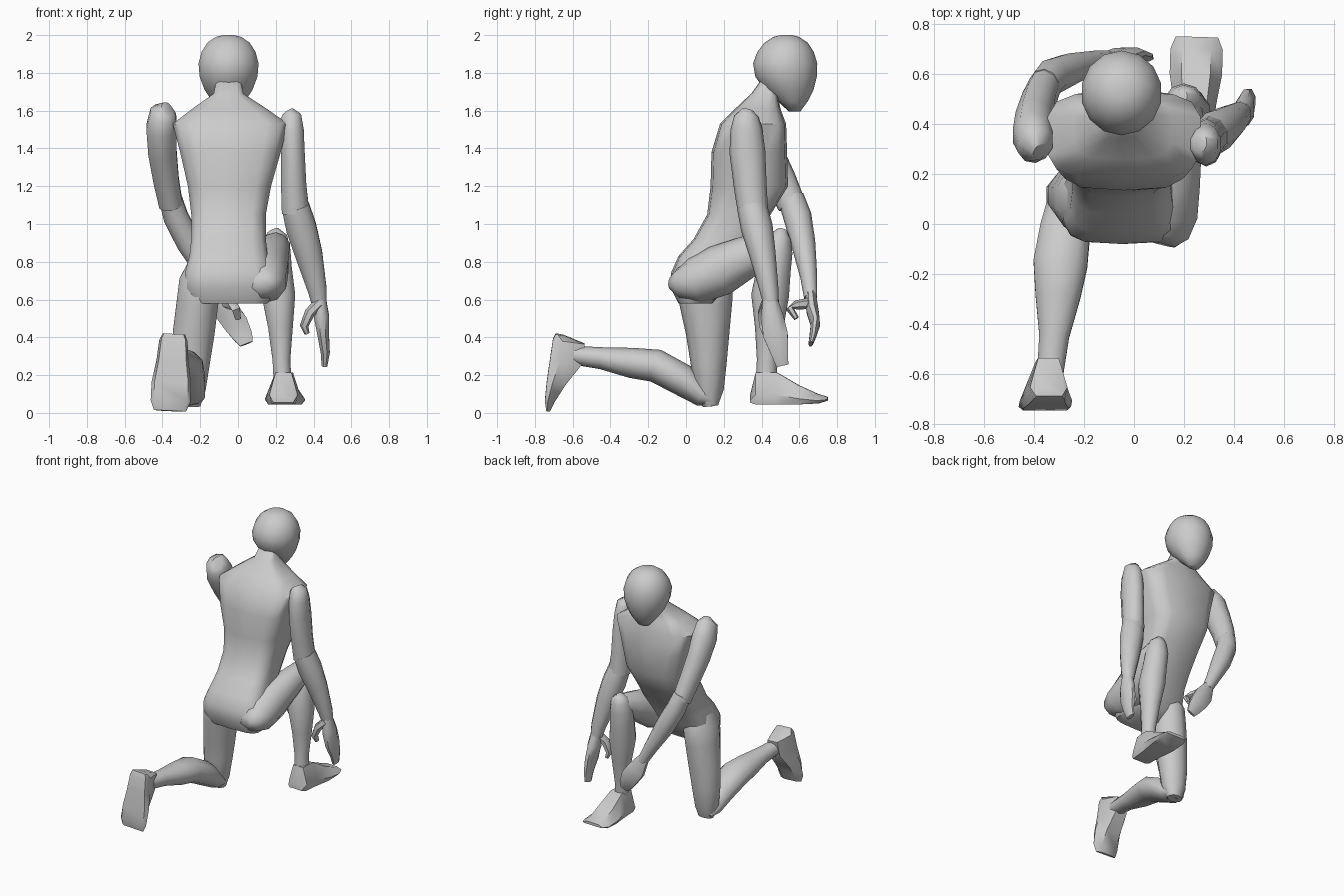
import bpy, math
from mathutils import Vector as V


def mesh(name, rings, angle=58):
    """Skin a list of equal-length vertex rings and cap both ends."""
    n = len(rings[0])
    verts = [p for r in rings for p in r]
    faces = [(i * n + j, i * n + (j + 1) % n, (i + 1) * n + (j + 1) % n, (i + 1) * n + j)
             for i in range(len(rings) - 1) for j in range(n)]
    faces += [tuple(reversed(range(n))), tuple(range(len(verts) - n, len(verts)))]
    me = bpy.data.meshes.new(name)
    me.from_pydata(verts, [], faces)
    ob = bpy.data.objects.new(name, me)
    bpy.context.collection.objects.link(ob)
    bpy.ops.object.select_all(action='DESELECT')
    ob.select_set(True)
    bpy.context.view_layer.objects.active = ob
    bpy.ops.object.mode_set(mode='EDIT')
    bpy.ops.mesh.select_all(action='SELECT')
    bpy.ops.mesh.normals_make_consistent(inside=False)
    bpy.ops.object.mode_set(mode='OBJECT')
    bpy.ops.object.shade_smooth_by_angle(angle=math.radians(angle))
    return ob


def loft(name, stations, side=(1, 0, 0), n=10, power=1.0, level=False):
    """Stations are x, y, z, half width along side, half depth."""
    pts = [V(s[:3]) for s in stations]
    grow = 1 / math.cos(math.pi / n) if n <= 10 else 1
    rings = []
    for i, s in enumerate(stations):
        t = (pts[min(i + 1, len(pts) - 1)] - pts[max(i - 1, 0)]).normalized()
        if level:
            t = V((0, 0, 1))
        u = V(side)
        u = (u - t * u.dot(t)).normalized()
        w = t.cross(u)
        ring = []
        for j in range(n):
            a = math.tau * (j + 0.5) / n
            c, d = math.cos(a), math.sin(a)
            c = math.copysign(abs(c) ** power, c) * grow
            d = math.copysign(abs(d) ** power, d)
            ring.append(pts[i] + u * c * s[3] + w * d * s[4])
        rings.append(ring)
    return mesh(name, rings)


def foot(name, heel, fwd, up):
    """Wedge foot: sections of distance, sole height, top height, half width."""
    heel, f = V(heel), V(fwd).normalized()
    u = V(up)
    u = (u - f * u.dot(f)).normalized()
    s = f.cross(u)
    rings = []
    for d, lo, hi, w in [(0, .01, .05, .06), (.03, 0, .17, .075), (.14, 0, .17, .085),
                         (.26, 0, .10, .105), (.36, .005, .055, .105), (.41, .02, .04, .085)]:
        shape = [(-.85, lo), (.85, lo), (1, lo + (hi - lo) * .3), (.55, hi), (-.55, hi), (-1, lo + (hi - lo) * .3)]
        rings.append([heel + f * d + s * w * a + u * h for a, h in shape])
    return mesh(name, rings, 45)


# head tapering to the chin
loft("head", [(-.05, .575, 1.595, .045, .03), (-.05, .565, 1.65, .09, .08), (-.05, .545, 1.71, .13, .13),
              (-.05, .53, 1.78, .157, .163), (-.05, .525, 1.85, .163, .17), (-.05, .527, 1.91, .147, .15),
              (-.05, .53, 1.96, .115, .115), (-.05, .53, 1.99, .07, .07), (-.05, .53, 2.0, .03, .03)],
     n=14, level=True)
# torso, neck and pelvis, with a boxy section
loft("torso", [(-.04, .05, .58, .20, .09), (-.04, .065, .66, .245, .145), (-.05, .085, .74, .235, .165),
               (-.05, .13, .83, .21, .17), (-.05, .20, .92, .20, .16), (-.05, .28, 1.05, .20, .168),
               (-.045, .335, 1.2, .223, .205), (-.04, .335, 1.38, .27, .20), (-.04, .355, 1.53, .31, .175),
               (-.045, .38, 1.61, .20, .12), (-.05, .415, 1.69, .08, .07), (-.05, .47, 1.78, .062, .06)],
     n=14, power=.55, level=True)

# left arm, reaching across the front
loft("left_upper_arm", [(-.375, .29, 1.605, .035, .05), (-.395, .315, 1.585, .07, .085),
                        (-.405, .355, 1.51, .08, .105), (-.40, .42, 1.38, .075, .095),
                        (-.38, .50, 1.23, .067, .085), (-.355, .56, 1.10, .062, .075)])
loft("left_forearm", [(-.36, .555, 1.14, .06, .07), (-.33, .59, 1.04, .065, .075),
                      (-.26, .62, .90, .065, .065), (-.16, .65, .72, .045, .045), (-.10, .66, .61, .035, .035)])
loft("left_hand", [(-.11, .66, .63, .038, .03), (-.06, .67, .54, .065, .035), (-.01, .685, .47, .065, .025),
                   (.03, .67, .40, .05, .018), (.045, .66, .365, .035, .012)], n=8)
loft("left_thumb", [(-.06, .65, .58, .025, .03), (-.03, .58, .57, .026, .024),
                    (-.01, .55, .55, .022, .022), (.0, .585, .50, .015, .014)], n=6)

# right arm, hanging beside the raised knee
loft("right_upper_arm", [(.265, .325, 1.595, .03, .04), (.28, .32, 1.57, .055, .065),
                         (.285, .32, 1.50, .063, .085), (.29, .325, 1.38, .063, .095),
                         (.295, .34, 1.20, .067, .087), (.305, .355, 1.06, .073, .08)])
loft("right_forearm", [(.305, .35, 1.09, .073, .08), (.335, .375, .98, .08, .085),
                       (.375, .405, .84, .072, .07), (.42, .44, .65, .05, .05), (.43, .45, .58, .04, .042)])
loft("right_hand", [(.43, .445, .61, .035, .04), (.442, .455, .51, .04, .065), (.452, .475, .41, .03, .07),
                    (.462, .495, .32, .024, .05), (.458, .51, .25, .015, .035)], n=8)
loft("right_thumb", [(.43, .43, .58, .03, .03), (.38, .41, .53, .028, .028),
                     (.35, .41, .46, .023, .023), (.365, .42, .42, .014, .014)], side=(0, 1, 0), n=6)

# right leg, bent forward with the foot planted
loft("right_thigh", [(.11, -.08, .69, .055, .035), (.12, -.04, .685, .10, .08), (.135, .05, .70, .12, .125),
                     (.155, .18, .755, .11, .135), (.18, .33, .83, .092, .11), (.20, .46, .88, .075, .08),
                     (.205, .53, .90, .05, .05)])
loft("right_shin", [(.185, .51, .965, .03, .03), (.20, .50, .93, .06, .058), (.20, .485, .86, .077, .08),
                    (.205, .465, .76, .08, .09), (.215, .445, .62, .088, .10), (.225, .44, .45, .065, .075),
                    (.23, .43, .28, .047, .055), (.235, .425, .18, .047, .055)])
foot("right_foot", (.24, .34, .045), (.03, 1, 0), (0, 0, 1))

# left leg, kneeling with the shin trailing behind
loft("left_thigh", [(-.19, .10, .80, .07, .11), (-.20, .10, .70, .11, .15), (-.215, .105, .58, .11, .14),
                    (-.235, .115, .42, .11, .115), (-.25, .12, .26, .10, .095), (-.255, .12, .12, .083, .08),
                    (-.255, .13, .035, .055, .04)])
loft("left_shin", [(-.255, .15, .06, .06, .03), (-.26, .09, .09, .085, .06), (-.275, -.02, .175, .10, .085),
                   (-.295, -.16, .25, .108, .088), (-.305, -.29, .265, .09, .08),
                   (-.32, -.45, .29, .06, .058), (-.335, -.59, .305, .053, .05)])
foot("left_foot", (-.34, -.70, .42), (-.02, -.06, -.41), (0, 1, 0))
